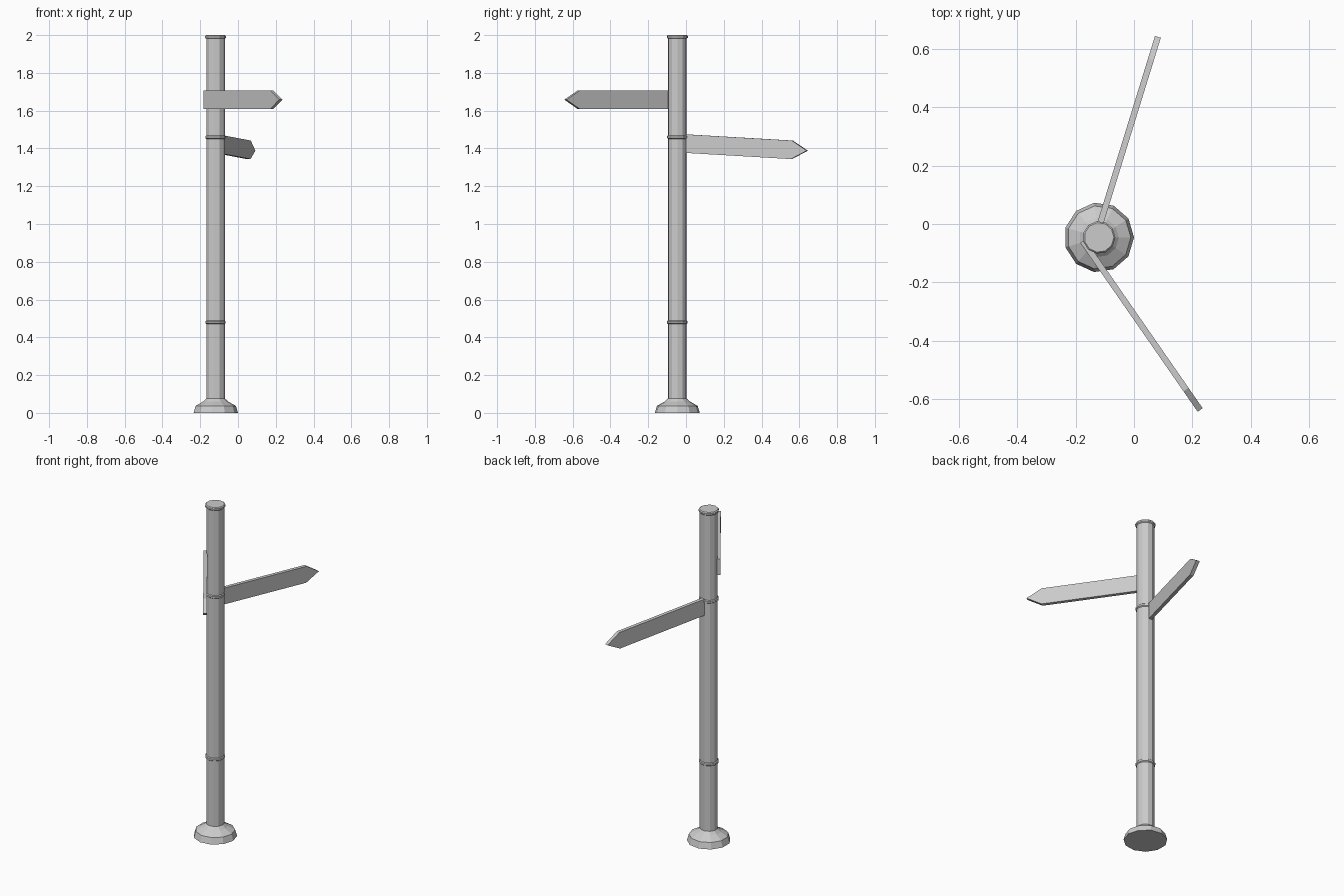
import bpy, bmesh
from math import sin, cos, pi, radians
from mathutils import Vector, Matrix

if "Cube" in bpy.data.objects:
    bpy.data.objects.remove(bpy.data.objects["Cube"])

CX, CY = -0.12, -0.046
SIDES = 11


def make_object(name, bm):
    bmesh.ops.recalc_face_normals(bm, faces=bm.faces)
    mesh = bpy.data.meshes.new(name)
    bm.to_mesh(mesh)
    bm.free()
    obj = bpy.data.objects.new(name, mesh)
    bpy.context.collection.objects.link(obj)
    return obj


def lathe(name, profile):
    """Closed faceted solid from (radius, z) points around the post axis."""
    bm = bmesh.new()
    rings = [[bm.verts.new((CX + r * cos(2 * pi * i / SIDES),
                            CY + r * sin(2 * pi * i / SIDES), z))
              for i in range(SIDES)] for r, z in profile]
    for a, b in zip(rings, rings[1:]):
        for i in range(SIDES):
            j = (i + 1) % SIDES
            bm.faces.new((a[i], a[j], b[j], b[i]))
    bm.faces.new(rings[0])
    bm.faces.new(rings[-1])
    return make_object(name, bm)


def arrow_sign(name, tip, direction, tilt=0.0, length=0.705, height=0.098,
               point=0.085, thick=0.021):
    """Pointed board whose tip sits at tip, running back along direction."""
    h = height / 2
    outline = [(-length, -h), (-point, -h), (0, 0), (-point, h), (-length, h)]
    bm = bmesh.new()
    face = bm.faces.new([bm.verts.new((x, -thick / 2, z)) for x, z in outline])
    ext = bmesh.ops.extrude_face_region(bm, geom=[face])
    moved = [v for v in ext["geom"] if isinstance(v, bmesh.types.BMVert)]
    bmesh.ops.translate(bm, verts=moved, vec=(0, thick, 0))
    yaw = Vector((1, 0)).angle_signed(Vector(direction))
    mat = (Matrix.Translation(tip) @ Matrix.Rotation(-yaw, 4, 'Z')
           @ Matrix.Rotation(tilt, 4, 'Y'))
    bmesh.ops.transform(bm, matrix=mat, verts=bm.verts)
    return make_object(name, bm)


# Post with flared foot
lathe("post", [(0.12, 0), (0.109, 0.037), (0.068, 0.06), (0.05, 0.077), (0.05, 1.99)])

# Collars and top cap
for name, z in (("lower_collar", 0.48), ("upper_collar", 1.46)):
    lathe(name, [(0.049, z - 0.01), (0.055, z - 0.005),
                 (0.055, z + 0.005), (0.049, z + 0.01)])
lathe("top_cap", [(0.049, 1.98), (0.056, 1.986), (0.056, 1.995), (0.051, 2.0)])

# Direction boards: upper one fixed to the side, lower one drooping slightly
arrow_sign("upper_sign", (0.227, -0.638, 1.658), (0.57, -0.821))
arrow_sign("lower_sign", (0.082, 0.642, 1.388), (0.295, 0.955), tilt=radians(3.2))
